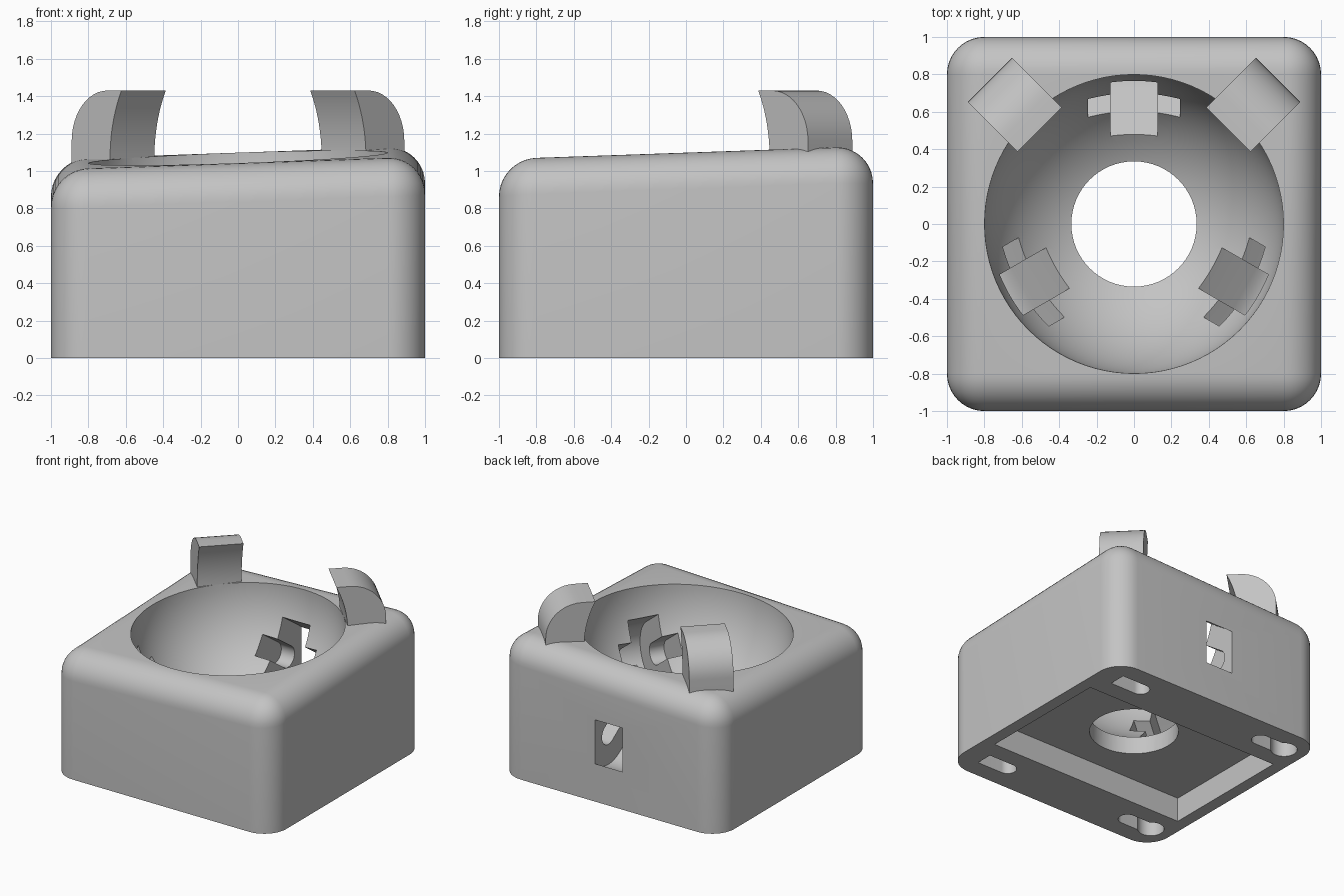
import bpy
import bmesh
from math import sin, cos, pi, radians, sqrt
from mathutils import Matrix, Vector

if "Cube" in bpy.data.objects:
    bpy.data.objects.remove(bpy.data.objects["Cube"], do_unlink=True)

BOWL_Z, BOWL_R = 1.07, 0.8

grey = bpy.data.materials.new("light_grey_plastic")
grey.use_nodes = True
grey.diffuse_color = (0.55, 0.55, 0.55, 1)
grey.node_tree.nodes["Principled BSDF"].inputs["Base Color"].default_value = (0.55, 0.55, 0.55, 1)


def make_object(name, bm):
    bmesh.ops.recalc_face_normals(bm, faces=bm.faces)
    mesh = bpy.data.meshes.new(name)
    bm.to_mesh(mesh)
    bm.free()
    mesh.materials.append(grey)
    ob = bpy.data.objects.new(name, mesh)
    bpy.context.collection.objects.link(ob)
    return ob


def select_only(ob):
    bpy.ops.object.select_all(action="DESELECT")
    ob.select_set(True)
    bpy.context.view_layer.objects.active = ob


def prism(name, profile, width, matrix=Matrix()):
    """Extrude an x-z profile along y, centred, then place it."""
    bm = bmesh.new()
    face = bm.faces.new([bm.verts.new((a, -width / 2, b)) for a, b in profile])
    new = bmesh.ops.extrude_face_region(bm, geom=[face])["geom"]
    verts = [v for v in new if isinstance(v, bmesh.types.BMVert)]
    bmesh.ops.translate(bm, verts=verts, vec=(0, width, 0))
    bm.transform(matrix)
    return make_object(name, bm)


def arc(cx, cz, r, start, end, steps):
    angles = [start + (end - start) * i / steps for i in range(steps + 1)]
    return [(cx + r * cos(t), cz + r * sin(t)) for t in angles]


def round_end(start, centre, r):
    """Slot profile: square at the start, half round at the end."""
    return [(start, -r)] + arc(centre, 0, r, -pi / 2, pi / 2, 20) + [(start, r)]


def cut(target, cutter):
    cutter.hide_render = True
    mod = target.modifiers.new("cut", "BOOLEAN")
    mod.operation = "DIFFERENCE"
    mod.solver = "EXACT"
    mod.object = cutter
    select_only(target)
    bpy.ops.object.modifier_apply(modifier=mod.name)
    bpy.data.objects.remove(cutter, do_unlink=True)


# Body: block with a gently tilted top, all but the bottom edges rounded
bm = bmesh.new()
bmesh.ops.create_cube(bm, size=2)
for v in bm.verts:
    v.co.z = BOWL_Z + 0.035 * (v.co.x + v.co.y) if v.co.z > 0 else 0
edges = [e for e in bm.edges if max(v.co.z for v in e.verts) > 0.5]
bmesh.ops.bevel(bm, geom=edges, offset=0.2, offset_type="OFFSET", segments=10,
                profile=0.5, affect="EDGES", clamp_overlap=True)
body = make_object("body", bm)

# Ball socket
bm = bmesh.new()
bmesh.ops.create_uvsphere(bm, u_segments=96, v_segments=48, radius=BOWL_R)
bm.transform(Matrix.Translation((0, 0, BOWL_Z)))
cut(body, make_object("socket_cutter", bm))

# Hole through the floor
bm = bmesh.new()
bmesh.ops.create_cone(bm, cap_ends=True, segments=64, radius1=0.335, radius2=0.335, depth=0.8)
bm.transform(Matrix.Translation((0, 0, 0.3)))
cut(body, make_object("hole_cutter", bm))

# Rectangular recess underneath
bm = bmesh.new()
bmesh.ops.create_cube(bm, size=1)
bm.transform(Matrix.Translation((0, 0, 0)) @ Matrix.Diagonal((1.8, 1.12, 0.4, 1)))
cut(body, make_object("recess_cutter", bm))

# Three roller pockets, each with a narrower axle slot across it
for angle in (90, 210, 330):
    place = (Matrix.Translation((0, 0, BOWL_Z)) @ Matrix.Rotation(radians(angle), 4, "Z")
             @ Matrix.Rotation(radians(35), 4, "Y"))
    cut(body, prism("roller_cutter", round_end(0.6, 1.01, 0.25), 0.25, place))
    cut(body, prism("axle_cutter", round_end(0.6, 1.01, 0.085), 0.49, place))

# Keyhole mounts in the four bottom corners
for sx in (-1, 1):
    for sy in (-1, 1):
        place = (Matrix.Translation((sx * 0.82, sy * 0.78, 0))
                 @ Matrix.Rotation(pi if sx > 0 else 0, 4, "Z")
                 @ Matrix.Rotation(pi / 2, 4, "X"))
        cut(body, prism("head_cutter", arc(0, 0, 0.1, 0, 2 * pi * 31 / 32, 31), 0.4, place))
        cut(body, prism("neck_cutter", round_end(0, 0.23, 0.07), 0.4, place))

# Two curved retaining tabs on the back corners
TOP = 1.43
inner = [(sqrt(BOWL_R ** 2 - (z - BOWL_Z) ** 2), z)
         for z in (BOWL_Z + (TOP - BOWL_Z) * i / 10 for i in range(11))]
outer = arc(0.82, TOP - 0.27, 0.27, pi / 2, 0, 12)
profile = [(0.8, 0.98)] + inner + outer + [(1.09, 0.98)]
tabs = [prism(name, profile, 0.335, Matrix.Rotation(radians(angle), 4, "Z"))
        for name, angle in (("left_tab", 45), ("right_tab", 135))]

for ob in [body] + tabs:
    select_only(ob)
    bpy.ops.object.shade_smooth_by_angle(angle=radians(30))
